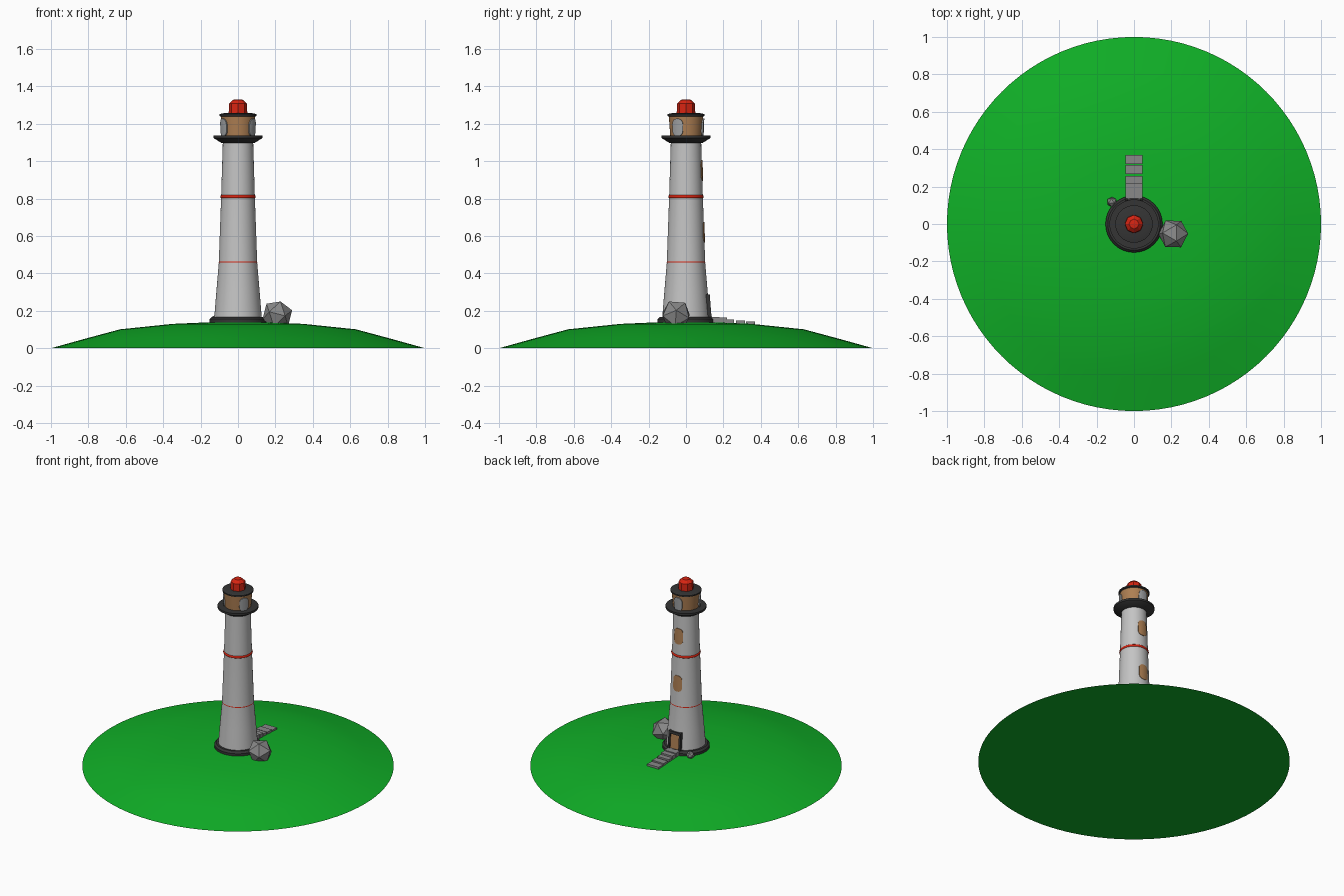
import bpy, bmesh, math
from mathutils import Matrix, Vector

if "Cube" in bpy.data.objects:
    bpy.data.objects.remove(bpy.data.objects["Cube"])


def material(name, r, g, b):
    m = bpy.data.materials.new(name)
    m.diffuse_color = (r, g, b, 1)
    m.use_nodes = True
    m.node_tree.nodes["Principled BSDF"].inputs["Base Color"].default_value = m.diffuse_color
    return m


GRASS = material("grass_green", 0.005, 0.43, 0.02)
WALL = material("wall_white", 0.55, 0.55, 0.55)
RED = material("signal_red", 0.68, 0.018, 0.006)
DARK = material("dark_iron", 0.035, 0.035, 0.035)
TAN = material("warm_tan", 0.42, 0.21, 0.085)
GLASS = material("glass_grey", 0.36, 0.37, 0.38)
STONE = material("stone_grey", 0.25, 0.25, 0.25)


def finish(bm, name, mat, smooth=None):
    bmesh.ops.recalc_face_normals(bm, faces=bm.faces)
    me = bpy.data.meshes.new(name)
    bm.to_mesh(me)
    bm.free()
    me.materials.append(mat)
    ob = bpy.data.objects.new(name, me)
    bpy.context.collection.objects.link(ob)
    if smooth:
        bpy.ops.object.select_all(action='DESELECT')
        ob.select_set(True)
        bpy.context.view_layer.objects.active = ob
        bpy.ops.object.shade_smooth_by_angle(angle=math.radians(smooth))
    return ob


def lathe(name, profile, mat, sides=48, smooth=35):
    """Closed solid of revolution from (radius, z) points, capped at both ends."""
    bm = bmesh.new()
    rings = [[bm.verts.new((r * math.cos(2 * math.pi * i / sides),
                            r * math.sin(2 * math.pi * i / sides), z))
              for i in range(sides)] for r, z in profile]
    for a, b in zip(rings, rings[1:]):
        for i in range(sides):
            j = (i + 1) % sides
            bm.faces.new((a[i], a[j], b[j], b[i]))
    bm.faces.new(rings[0])
    bm.faces.new(rings[-1])
    return finish(bm, name, mat, smooth)


def band(name, radius, z, mat, thick=0.01):
    bpy.ops.mesh.primitive_torus_add(major_radius=radius, minor_radius=thick,
                                     major_segments=48, minor_segments=10, location=(0, 0, z))
    ob = bpy.context.object
    ob.name = name
    ob.data.materials.append(mat)
    bpy.ops.object.shade_smooth()


def plate(name, w, h, corner, radius, z, angle, mat, lean=0.0, thick=0.009):
    """Upright rounded plate whose outer face sits at radius, facing angle (degrees)."""
    bm = bmesh.new()
    pts = []
    for k, (sx, sz) in enumerate(((1, 1), (-1, 1), (-1, -1), (1, -1))):
        for s in range(6):
            a = math.radians(90 * k + 18 * s)
            pts.append((sx * (w / 2 - corner) + corner * math.cos(a),
                        sz * (h / 2 - corner) + corner * math.sin(a)))
    # bend the plate around the wall: strips follow the curved surface
    face = bm.faces.new([bm.verts.new((x, 0, y)) for x, y in pts])
    for i in range(-3, 4):
        bmesh.ops.bisect_plane(bm, geom=bm.verts[:] + bm.edges[:] + bm.faces[:],
                               plane_co=(i * w / 8, 0, 0), plane_no=(1, 0, 0))
    ext = bmesh.ops.extrude_face_region(bm, geom=bm.faces[:])
    outer = {v for v in ext['geom'] if isinstance(v, bmesh.types.BMVert)}
    for v in bm.verts:
        r = radius - lean * v.co.z - (0 if v in outer else thick)
        t = v.co.x / radius
        v.co = Vector((r * math.sin(t), r * math.cos(t), v.co.z + z))
    bmesh.ops.rotate(bm, verts=bm.verts, cent=(0, 0, 0),
                     matrix=Matrix.Rotation(math.radians(angle - 90), 3, 'Z'))
    return finish(bm, name, mat)


def box(name, lo, hi, mat, lean=0.0):
    """Axis-aligned box; lean slides the top back towards the tower."""
    bm = bmesh.new()
    bmesh.ops.create_cube(bm, size=1)
    for v in bm.verts:
        v.co = Vector([(a + b) / 2 + c * (b - a) for a, b, c in zip(lo, hi, v.co)])
        v.co.y -= lean * (v.co.z - 0.16)
    return finish(bm, name, mat)


def rock(name, loc, radius, rot):
    bm = bmesh.new()
    bmesh.ops.create_icosphere(bm, subdivisions=1, radius=radius)
    m = Matrix.Translation(loc)
    for axis, a in zip("XYZ", rot):
        m = m @ Matrix.Rotation(math.radians(a), 4, axis)
    bmesh.ops.transform(bm, matrix=m, verts=bm.verts)
    finish(bm, name, STONE)


# Grassy hill
lathe("hill", [(1, 0), (0.82, 0.05), (0.63, 0.101), (0.35, 0.13), (0.12, 0.14), (0.02, 0.141)],
      GRASS, 96, 40)

# Tower with its foot and red bands
lathe("plinth", [(0.152, 0.13), (0.152, 0.155), (0.14, 0.168), (0.1, 0.168)], DARK)
lathe("tower_wall", [(0.128, 0.15), (0.116, 0.3), (0.103, 0.45), (0.09, 0.81), (0.081, 1.11)], WALL)
band("lower_band", 0.0935, 0.46, RED)
band("upper_band", 0.085, 0.81, RED)

# Gallery, lantern room and roof
lathe("gallery", [(0.08, 1.098), (0.09, 1.098), (0.131, 1.124), (0.131, 1.138), (0.06, 1.138)], DARK)
lathe("lantern_room", [(0.084, 1.13), (0.092, 1.245)], TAN)
lathe("roof_rim", [(0.085, 1.235), (0.1, 1.242), (0.1, 1.251), (0.075, 1.257), (0.02, 1.257)], DARK)
lathe("roof_cap", [(0.05, 1.25), (0.048, 1.308), (0.026, 1.328), (0.006, 1.33)], RED, 8, None)
for i in range(3):
    plate("lantern_window_%d" % (i + 1), 0.066, 0.094, 0.03, 0.096, 1.18, 90 + 120 * i, GLASS,
          lean=-0.04)

# Tower windows on the door side
plate("lower_window", 0.07, 0.11, 0.028, 0.1, 0.62, 90, TAN, lean=0.036)
plate("upper_window", 0.07, 0.11, 0.028, 0.09, 0.95, 90, TAN, lean=0.03)

# Door with dark frame
box("door_panel", (-0.036, 0.09, 0.16), (0.036, 0.129, 0.27), TAN, 0.08)
for s, side in ((-1, "left"), (1, "right")):
    a, b = sorted((s * 0.034, s * 0.048))
    box("door_frame_" + side, (a, 0.09, 0.16), (b, 0.137, 0.287), DARK, 0.08)
box("door_lintel", (-0.048, 0.09, 0.269), (0.048, 0.138, 0.287), DARK, 0.08)

# Path slabs stepping down from the door
for i, (y0, y1, top) in enumerate(((0.12, 0.178, 0.168), (0.18, 0.218, 0.163), (0.22, 0.257, 0.153),
                                   (0.268, 0.315, 0.148), (0.322, 0.37, 0.142))):
    box("path_slab_%d" % (i + 1), (-0.045, y0, 0.11), (0.045, y1, top), STONE)

# Rocks beside the tower
rock("large_rock", (0.21, -0.053, 0.178), 0.083, (28, 12, 10))
rock("small_rock", (-0.118, 0.118, 0.152), 0.028, (15, 25, 40))
